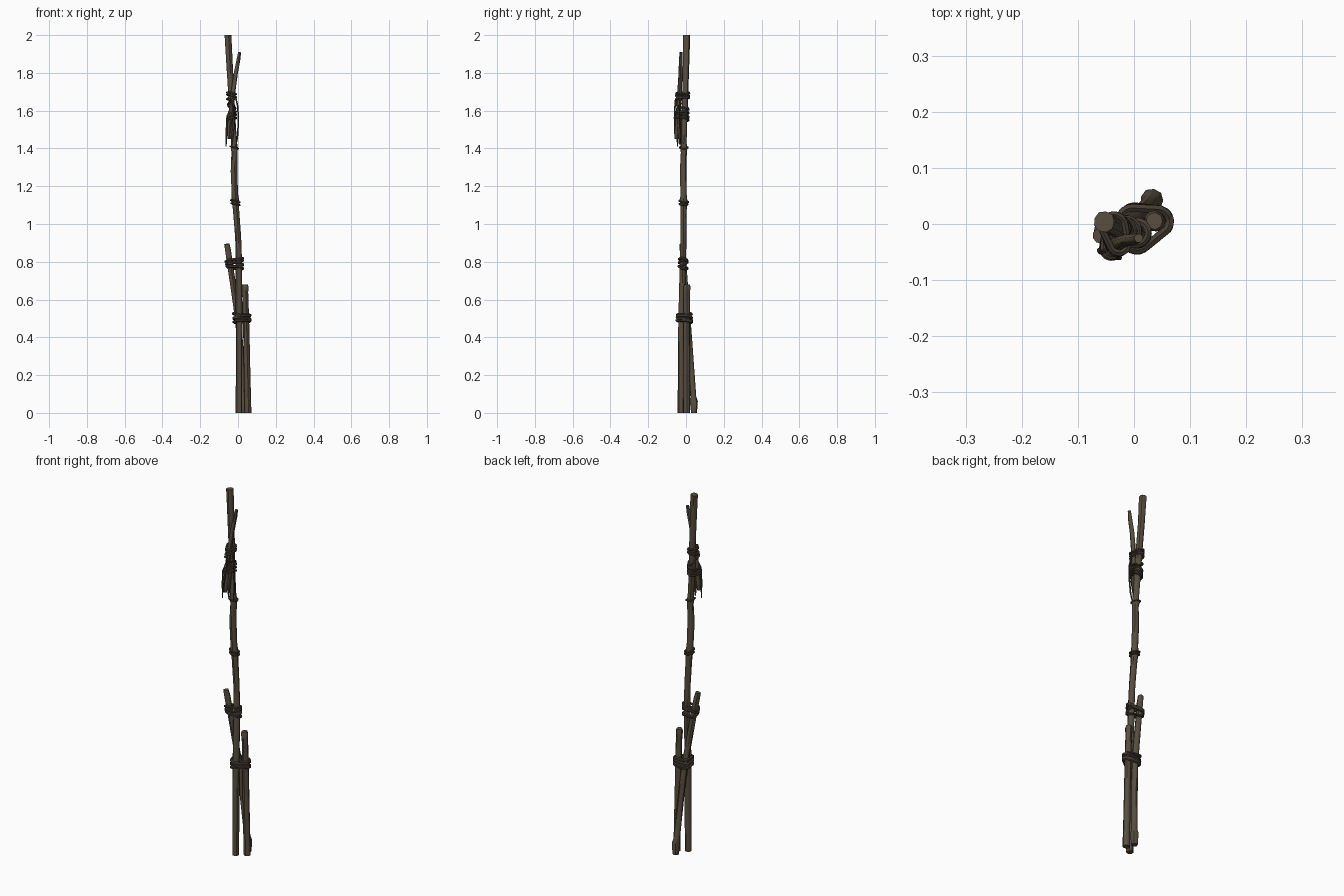
import bpy, bmesh, math, random
from mathutils import Vector

if "Cube" in bpy.data.objects:
    bpy.data.objects.remove(bpy.data.objects["Cube"])

random.seed(4)


def material(name, col):
    m = bpy.data.materials.new(name)
    m.diffuse_color = (*col, 1)
    m.use_nodes = True
    m.node_tree.nodes["Principled BSDF"].inputs["Base Color"].default_value = m.diffuse_color
    return m


WOOD = material("weathered_wood", (0.098, 0.076, 0.051))
CORD = material("dark_cord", (0.062, 0.048, 0.033))


def tube(name, pts, radii, mat, sides=8, jitter=0.0, closed=False):
    """Skin a path of points with a round section."""
    pts = [Vector(p) for p in pts]
    n = len(pts)
    bm = bmesh.new()
    rings, ref = [], None
    for i, p in enumerate(pts):
        a = pts[i - 1] if (i or closed) else p
        b = pts[(i + 1) % n] if (i < n - 1 or closed) else p
        t = (b - a).normalized()
        if closed:
            ref = Vector((0, 0, 1))
        elif ref is None:
            ref = Vector((1, 0, 0)) if abs(t.x) < 0.8 else Vector((0, 0, 1))
        u = (ref - t * ref.dot(t)).normalized()
        ref = u
        v = t.cross(u)
        ring = []
        for k in range(sides):
            ang = 2 * math.pi * k / sides
            r = radii[i] * (1 + random.uniform(-jitter, jitter))
            ring.append(bm.verts.new(p + (u * math.cos(ang) + v * math.sin(ang)) * r))
        rings.append(ring)
    for i in range(n if closed else n - 1):
        r0, r1 = rings[i], rings[(i + 1) % n]
        for k in range(sides):
            j = (k + 1) % sides
            bm.faces.new((r0[k], r0[j], r1[j], r1[k]))
    if not closed:
        bm.faces.new(rings[0][::-1])
        bm.faces.new(rings[-1])
    bmesh.ops.recalc_face_normals(bm, faces=bm.faces)
    me = bpy.data.meshes.new(name)
    bm.to_mesh(me)
    bm.free()
    ob = bpy.data.objects.new(name, me)
    bpy.context.collection.objects.link(ob)
    me.materials.append(mat)
    bpy.context.view_layer.objects.active = ob
    ob.select_set(True)
    bpy.ops.object.shade_smooth_by_angle(angle=math.radians(40))
    ob.select_set(False)
    return ob


def at(stick, z):
    """Centre and radius of a stick at height z."""
    for a, b in zip(stick, stick[1:]):
        if a[2] <= z <= b[2]:
            f = (z - a[2]) / (b[2] - a[2])
            return [a[i] + (b[i] - a[i]) * f for i in (0, 1, 3)]
    e = stick[0] if z < stick[0][2] else stick[-1]
    return [e[0], e[1], e[3]]


# Sticks as x, y, z, radius
main = [(.004, -.026, 0, .018), (.005, -.025, .3, .0175), (.005, -.024, .5, .0175),
        (.004, -.016, .8, .017), (0, -.014, .93, .016), (-.011, -.012, 1.08, .017),
        (-.014, -.012, 1.12, .02), (-.017, -.013, 1.16, .017), (-.021, -.014, 1.28, .018),
        (-.019, -.012, 1.38, .016), (-.02, -.012, 1.4, .02), (-.021, -.012, 1.43, .016),
        (-.03, -.009, 1.55, .0165), (-.037, -.004, 1.7, .0165), (-.046, .001, 1.85, .0175),
        (-.053, .004, 2, .0185)]
short = [(.053, .005, 0, .018), (.048, .004, .2, .0175), (.043, .004, .45, .0165),
         (.038, .005, .64, .0165), (.037, .005, .665, .019), (.036, .005, .68, .015)]
lean = [(.033, .043, 0, .016), (.032, .042, .06, .021), (.03, .038, .085, .016),
        (.016, .022, .3, .0165), (0, .008, .5, .0165), (-.022, -.003, .65, .016),
        (-.043, -.012, .79, .015), (-.053, -.018, .86, .016), (-.06, -.021, .895, .014)]
upper = [(-.046, -.047, 1.45, .010), (-.043, -.045, 1.51, .014), (-.036, -.040, 1.6, .013),
         (-.026, -.034, 1.7, .012), (-.012, -.029, 1.8, .011), (.002, -.027, 1.87, .010),
         (.008, -.025, 1.91, .008)]
for name, s in (("main_pole", main), ("short_stick", short),
                ("leaning_stick", lean), ("upper_twig", upper)):
    tube(name, [p[:3] for p in s], [p[3] for p in s], WOOD, 9, 0.05)


def lashing(name, sticks, zs, r, tilt):
    """Cord rings pulled tight around a bundle of sticks."""
    for n, z in enumerate(zs):
        ph = random.uniform(0, 6.28)
        tl = tilt * random.uniform(.6, 1.2)
        cs = [at(s, z) for s in sticks]
        pts = []
        for k in range(28):
            a = 2 * math.pi * k / 28
            dx, dy = math.cos(a), math.sin(a)
            c = max(cs, key=lambda c: c[0] * dx + c[1] * dy + c[2])
            q = c[2] + r * .7
            pts.append((c[0] + dx * q, c[1] + dy * q, z + tl * math.cos(a + ph)))
        tube(f"{name}_{n}", pts, [r] * 28, CORD, 6, 0.1, True)


lashing("lower_lashing", [main, short, lean], [.485, .497, .509, .52], .008, .008)
lashing("middle_lashing", [main, lean], [.77, .785, .797, .81], .0065, .010)
lashing("pole_binding", [main], [1.105, 1.12], .005, .008)
lashing("knot_binding", [main], [1.405], .004, .006)
lashing("twig_lashing_low", [main, upper], [1.555, 1.57, 1.585], .006, .010)
lashing("twig_lashing_mid", [main, upper], [1.625], .005, .02)
lashing("twig_lashing_high", [main, upper], [1.665, 1.678, 1.692], .0065, .007)

# Loose cord ends and a splinter hanging from the upper lashing
tails = {
    "cord_tail_right": ([(-.012, -.03, 1.67), (-.001, -.035, 1.62), (.002, -.034, 1.54),
                         (-.003, -.03, 1.46), (-.014, -.025, 1.39)], .004),
    "cord_tail_left": ([(-.045, -.045, 1.6), (-.058, -.05, 1.56), (-.061, -.048, 1.48),
                        (-.063, -.045, 1.41)], .005),
    "cord_tail_front": ([(-.03, -.055, 1.66), (-.026, -.06, 1.6), (-.038, -.06, 1.53),
                         (-.048, -.059, 1.45)], .005),
}
for name, (pts, r) in tails.items():
    tube(name, pts, [r] * (len(pts) - 1) + [r * .5], CORD, 6)
tube("splinter", [(-.022, -.034, 1.61), (-.027, -.036, 1.52), (-.034, -.034, 1.42)],
     [.008, .010, .004], WOOD, 7)
